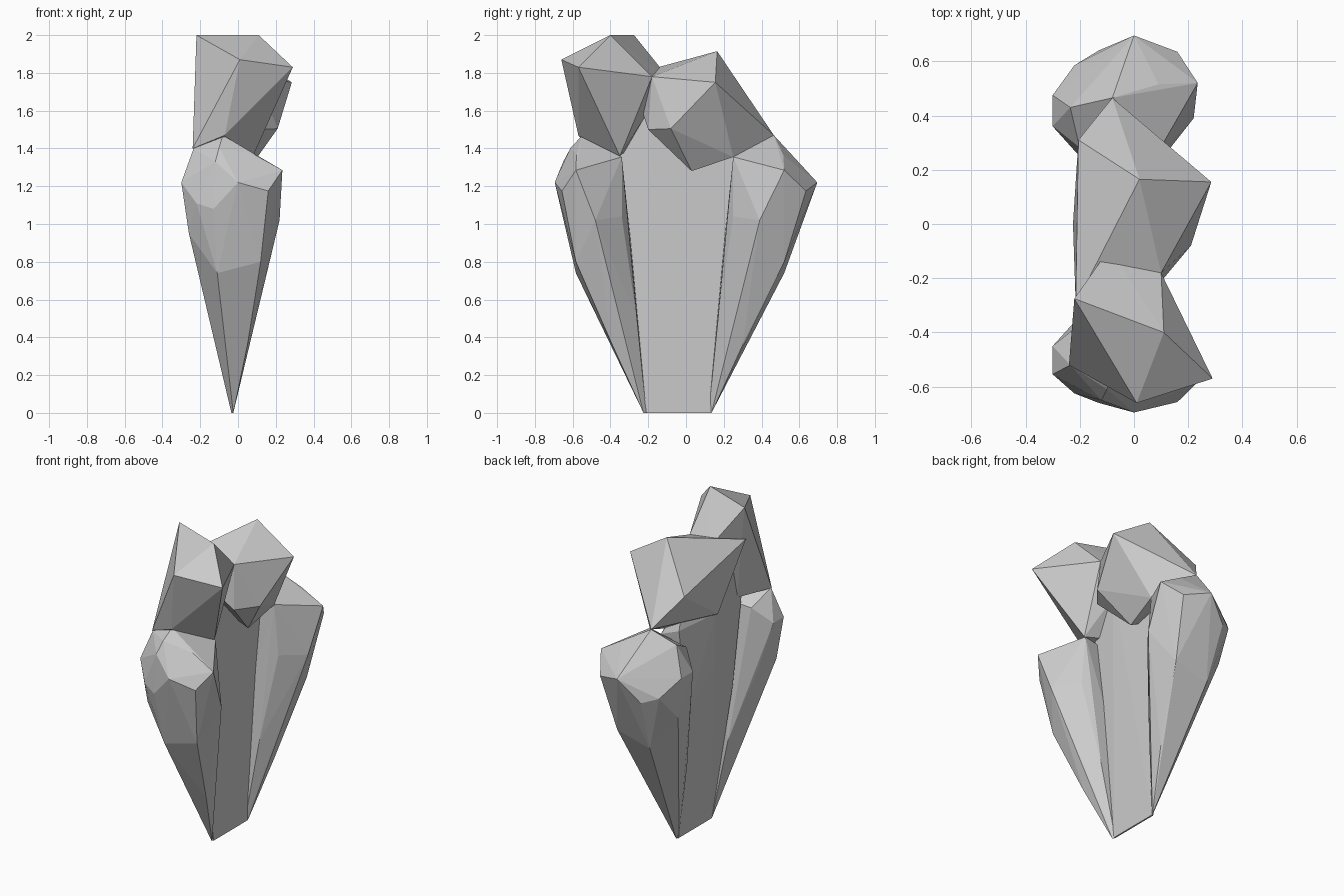
import bpy, bmesh


def hull(name, pts):
    """Faceted solid: convex hull of a few corner points."""
    bm = bmesh.new()
    for p in pts:
        bm.verts.new(p)
    bmesh.ops.convex_hull(bm, input=bm.verts[:])
    loose = [v for v in bm.verts if not v.link_faces]
    bmesh.ops.delete(bm, geom=loose, context='VERTS')
    bmesh.ops.dissolve_limit(bm, angle_limit=0.03, verts=bm.verts[:], edges=bm.edges[:])
    bmesh.ops.recalc_face_normals(bm, faces=bm.faces[:])
    me = bpy.data.meshes.new(name)
    bm.to_mesh(me)
    bm.free()
    ob = bpy.data.objects.new(name, me)
    bpy.context.collection.objects.link(ob)
    return ob


# side lobes: tapering, bulging near the top, mirrored front to back
lobe = [
    (-.08, .465, 1.47), (.08, .25, 1.355), (.235, .52, 1.285), (.09, .515, 1.365),
    (0, .695, 1.22), (.16, .635, 1.175), (-.13, .64, 1.08), (-.22, .585, 1.11),
    (-.3, .475, 1.22), (-.3, .36, 1.22), (-.235, .43, 1.40), (-.2, .28, 1.32),
    (.22, .39, 1.02), (.12, .52, .80), (-.11, .52, .74), (-.26, .45, .95),
    (-.24, .30, .95), (.11, .25, 1.04), (.03, .17, .5), (.05, .30, .36),
    (-.025, .135, 0), (-.035, .12, 0), (-.12, .16, .5),
]
hull("back_lobe", lobe)
front = [(x, -(y + min(.09, (.695 - y) * .36)), z) for x, y, z in lobe]
hull("front_lobe", front + [(-.1, -.61, 1.405), (-.12, -.65, 1.33)])

# central trunk, recessed between the lobes
hull("trunk", [
    (-.025, -.21, 0), (-.025, .13, 0), (-.035, -.21, 0), (-.035, .13, 0),
    (-.02, -.30, .9), (-.02, .22, .9), (-.02, -.38, 1.355), (-.02, .28, 1.355),
    (-.14, -.36, 1.40), (-.14, .27, 1.40), (-.14, -.27, .85), (-.15, .2, .85),
    (-.21, 0, 1.43), (-.20, 0, 1.1), (.0, -.19, 1.65), (-.15, -.25, 1.7),
    (-.12, .2, 1.55),
])

# front crown block
hull("front_crown", [
    (.11, -.40, 2), (-.22, -.275, 2), (.01, -.66, 1.87), (.29, -.57, 1.83),
    (.10, -.18, 1.78), (-.09, -.09, 1.77), (-.07, -.57, 1.47),
    (.08, -.35, 1.36), (-.24, -.52, 1.40), (-.15, -.30, 1.4),
])

# back crown block
hull("back_crown", [
    (.02, .165, 1.915), (.285, .155, 1.75), (.10, -.18, 1.78), (-.215, -.295, 1.79),
    (.21, -.08, 1.505), (.11, -.2, 1.5), (.05, .03, 1.28), (.08, .25, 1.355),
    (-.08, .465, 1.47), (-.205, .31, 1.65), (-.225, 0, 1.43),
])
